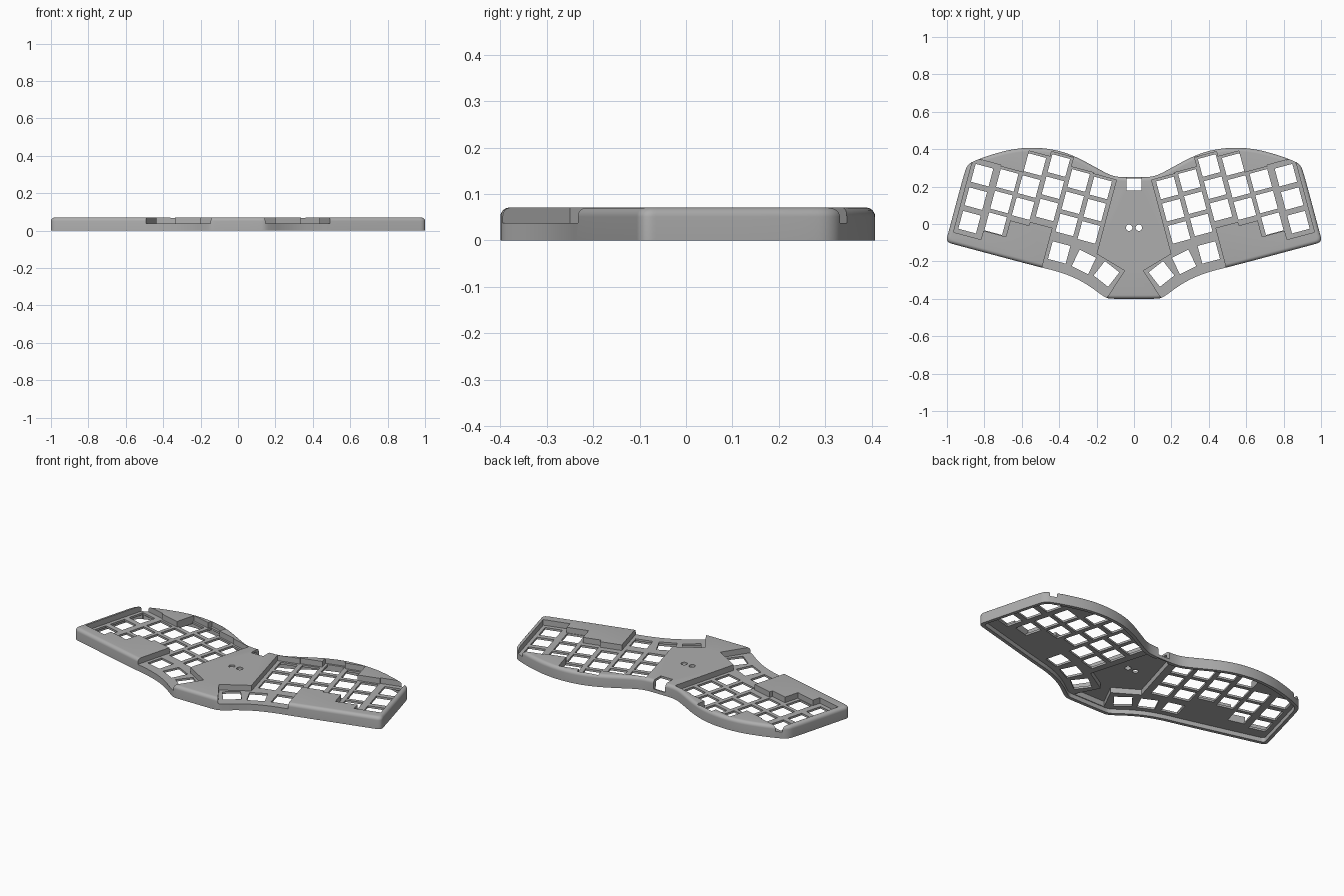
import bpy, bmesh, math
from mathutils import Vector, Matrix

cube = bpy.data.objects.get("Cube")
if cube:
    bpy.data.objects.remove(cube)

HEIGHT, PLATE_TOP, PLATE_UNDER, ROUND = 0.071, 0.038, 0.026, 0.02
TILT = math.radians(15)
U = Vector((math.cos(TILT), math.sin(TILT)))
V = Vector((-U.y, U.x))


def tilted(u, v):
    """Point in the tilted frame of the right-hand key block."""
    return U * u + V * v


def mirrored(half):
    """Close a half outline that runs from back centre to front centre."""
    return half + [Vector((-p.x, p.y)) for p in reversed(half) if p.x > 1e-6]


def inset(points, distance):
    """Mitred inward offset of a clockwise loop."""
    result = []
    for i, p in enumerate(points):
        a = (p - points[i - 1]).normalized()
        b = (points[(i + 1) % len(points)] - p).normalized()
        na, nb = Vector((a.y, -a.x)), Vector((b.y, -b.x))
        result.append(p + (na + nb) * distance / (1 + na.dot(nb)))
    return result


def smooth(points, rounds=3):
    """Corner cutting turns the control loop into a soft curve."""
    for _ in range(rounds):
        cut = []
        for i, p in enumerate(points):
            q = points[(i + 1) % len(points)]
            cut += [p.lerp(q, 0.25), p.lerp(q, 0.75)]
        points = cut
    return points


def loft(bm, rings):
    """Solid from stacked rings, each given as (points, z)."""
    rows = [[bm.verts.new((p.x, p.y, z)) for p in pts] for pts, z in rings]
    n = len(rows[0])
    for low, high in zip(rows, rows[1:]):
        for i in range(n):
            j = (i + 1) % n
            bm.faces.new((low[i], low[j], high[j], high[i]))
    bm.faces.new(rows[0])
    bm.faces.new(rows[-1])


def prism(bm, points, low, high):
    loft(bm, [(points, low), (points, high)])


def box_points(centre, width, depth, angle=0.0):
    turn = Matrix.Rotation(angle, 2)
    corners = ((-1, -1), (1, -1), (1, 1), (-1, 1))
    return [centre + turn @ Vector((x * width / 2, y * depth / 2)) for x, y in corners]


def finish(bm, name):
    bmesh.ops.recalc_face_normals(bm, faces=bm.faces)
    mesh = bpy.data.meshes.new(name)
    bm.to_mesh(mesh)
    bm.free()
    obj = bpy.data.objects.new(name, mesh)
    bpy.context.collection.objects.link(obj)
    return obj


def both_sides(bm, points, low, high):
    prism(bm, points, low, high)
    prism(bm, [Vector((-p.x, p.y)) for p in points], low, high)


# Outer case with a rounded top edge
back = [(0, .25), (.08, .25), (.13, .262), (.2, .3), (.3, .355), (.4, .393),
        (.52, .41), (.64, .403), (.76, .372), (.84, .343), (.89, .32), (.911, .26)]
corner = [tilted(.947, -.294), tilted(.947, -.354), tilted(.882, -.354)]
front = [(.5, -.232), (.42, -.25), (.32, -.285), (.24, -.33), (.18, -.375),
         (.145, -.398), (.11, -.4), (0, -.4)]
outline = mirrored([Vector(p) for p in back] + corner + [Vector(p) for p in front])

rings = [(smooth(outline), 0.0)]
for step in range(7):
    t = math.radians(15 * step)
    rings.append((smooth(inset(outline, ROUND * (1 - math.cos(t)))),
                  HEIGHT - ROUND + ROUND * math.sin(t)))
bm = bmesh.new()
loft(bm, rings)
case = finish(bm, "keyboard_case")

cutters = []

# Hollow underside
bm = bmesh.new()
prism(bm, smooth(inset(outline, .02)), -.1, PLATE_UNDER)
cutters.append(finish(bm, "underside_cutter"))

# Deeper pocket under the centre deck
bm = bmesh.new()
pocket = [(0, .225), (.07, .225), (.178, -.15), (.035, -.237), (.105, -.375), (0, -.375)]
prism(bm, mirrored([Vector(p) for p in pocket]), -.12, .058)
cutters.append(finish(bm, "pocket_cutter"))

# Sunken key plates, stepped to follow the columns and open at the front
steps = [(.152, .203), (.28, .203), (.28, .209), (.405, .209), (.405, .26), (.526, .26),
         (.526, .232), (.642, .232), (.642, .113), (.769, .113), (.769, .12), (.921, .12),
         (.921, -.292), (.769, -.292), (.769, -.243), (.644, -.243), (.644, -.153),
         (.54, -.153), (.54, -.133), (.415, -.133), (.415, -.45)]
recess = [tilted(*s) for s in steps]
recess += [Vector(p) for p in ((.169, -.43), (.05, -.25), (.2, -.16))]
bm = bmesh.new()
both_sides(bm, recess, PLATE_TOP, .2)
cutters.append(finish(bm, "recess_cutter"))

# Switch holes: (u, v of top key, row pitch) per column, then the thumb keys
columns = [(.222, .14, .123), (.346, .148, .123), (.469, .198, .123),
           (.594, .17, .122), (.715, .05, .12), (.852, .042, .13)]
thumbs = [(.4, -.152, 15), (.268, -.203, 26), (.147, -.267, 38)]
bm = bmesh.new()
for u, v, pitch in columns:
    for row in range(3):
        both_sides(bm, box_points(tilted(u, v - row * pitch), .098, .099, TILT), -.2, .3)
for x, y, angle in thumbs:
    both_sides(bm, box_points(Vector((x, y)), .098, .098, math.radians(angle)), -.2, .3)
cutters.append(finish(bm, "switch_hole_cutter"))

# Two round holes in the centre deck
bm = bmesh.new()
circle = [Vector((.026 + .017 * math.cos(a), -.02 + .017 * math.sin(a)))
          for a in (math.tau * k / 32 for k in range(32))]
both_sides(bm, circle, -.2, .3)
cutters.append(finish(bm, "round_hole_cutter"))

# Cable port at the back: a through slot and a notch in the rim
for name, y0, y1, low in (("port_cutter", .18, .242, -.2), ("notch_cutter", .18, .3, .02)):
    bm = bmesh.new()
    prism(bm, box_points(Vector((0, (y0 + y1) / 2)), .078, y1 - y0), low, .3)
    cutters.append(finish(bm, name))

# Cut everything, bake the result and drop the helpers
for cutter in cutters:
    cutter.hide_render = True
    mod = case.modifiers.new(cutter.name, 'BOOLEAN')
    mod.operation = 'DIFFERENCE'
    mod.solver = 'EXACT'
    mod.object = cutter
graph = bpy.context.evaluated_depsgraph_get()
baked = bpy.data.meshes.new_from_object(case.evaluated_get(graph))
case.modifiers.clear()
case.data = baked
for cutter in cutters:
    bpy.data.objects.remove(cutter)

# Plain grey plastic
grey = bpy.data.materials.new("grey_plastic")
grey.use_nodes = True
colour = (.42, .42, .42, 1)
grey.diffuse_color = colour
grey.node_tree.nodes["Principled BSDF"].inputs["Base Color"].default_value = colour
case.data.materials.clear()
case.data.materials.append(grey)

bpy.ops.object.select_all(action='DESELECT')
case.select_set(True)
bpy.context.view_layer.objects.active = case
bpy.ops.object.shade_smooth_by_angle(angle=math.radians(30))
